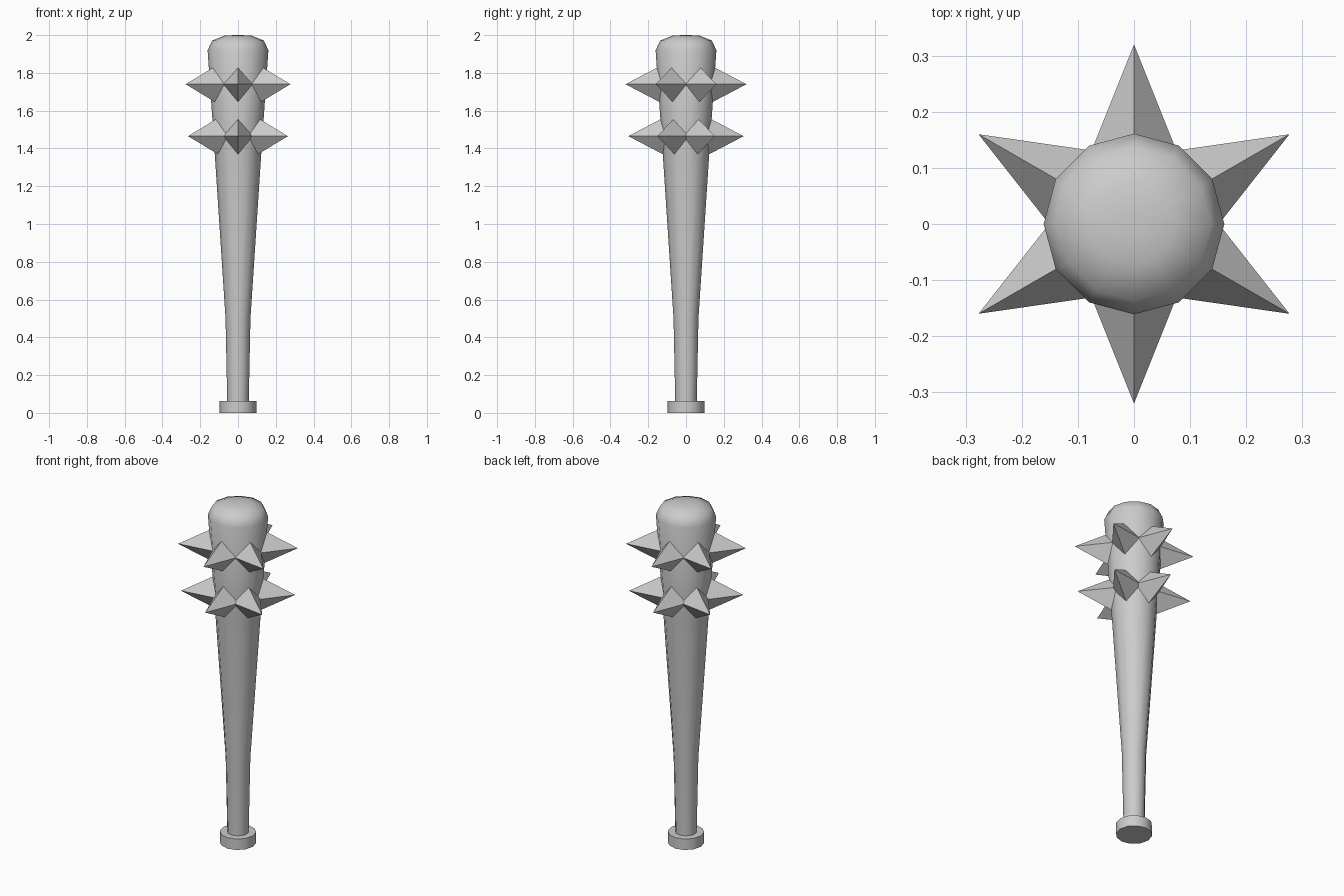
import bpy, bmesh, math
from mathutils import Matrix, Vector

if "Cube" in bpy.data.objects:
    bpy.data.objects.remove(bpy.data.objects["Cube"])

SIDES = 12

def finish(bm, name, smooth=False):
    bmesh.ops.recalc_face_normals(bm, faces=bm.faces)
    me = bpy.data.meshes.new(name)
    bm.to_mesh(me)
    bm.free()
    ob = bpy.data.objects.new(name, me)
    bpy.context.collection.objects.link(ob)
    if smooth:
        bpy.ops.object.select_all(action='DESELECT')
        ob.select_set(True)
        bpy.context.view_layer.objects.active = ob
        bpy.ops.object.shade_smooth_by_angle(angle=math.radians(50))
    return ob

def lathe(name, profile):
    bm = bmesh.new()
    rings = [[bm.verts.new((r * math.cos(2 * math.pi * i / SIDES),
                            r * math.sin(2 * math.pi * i / SIDES), z))
              for i in range(SIDES)] for r, z in profile]
    for a, b in zip(rings, rings[1:]):
        for i in range(SIDES):
            j = (i + 1) % SIDES
            bm.faces.new((a[i], a[j], b[j], b[i]))
    bm.faces.new(rings[0][::-1])
    bm.faces.new(rings[-1])
    return finish(bm, name, smooth=True)

def spike_ring(name, z, tip, length=0.2):
    # six four-sided pyramids, taller than wide, bases sunk in the club
    bm = bmesh.new()
    w, h, u = 0.4 * length, 0.525 * length, tip - length
    for k in range(6):
        rot = Matrix.Rotation(math.radians(30 + 60 * k), 3, 'Z')
        pts = [(u, w, z), (u, 0, z + h), (u, -w, z), (u, 0, z - h), (tip, 0, z)]
        v = [bm.verts.new(rot @ Vector(p)) for p in pts]
        for i in range(4):
            bm.faces.new((v[i], v[(i + 1) % 4], v[4]))
        bm.faces.new(v[:4])
    return finish(bm, name)

# club: knob, grip, tapering barrel and domed end
lathe("club_body", [
    (0.097, 0), (0.097, 0.064), (0.057, 0.064), (0.066, 0.5),
    (0.125, 1.4), (0.161, 1.92), (0.137, 1.971), (0.073, 1.997), (0.02, 2.0)])

# two rows of spikes
spike_ring("lower_spikes", 1.465, 0.305)
spike_ring("upper_spikes", 1.74, 0.32)
